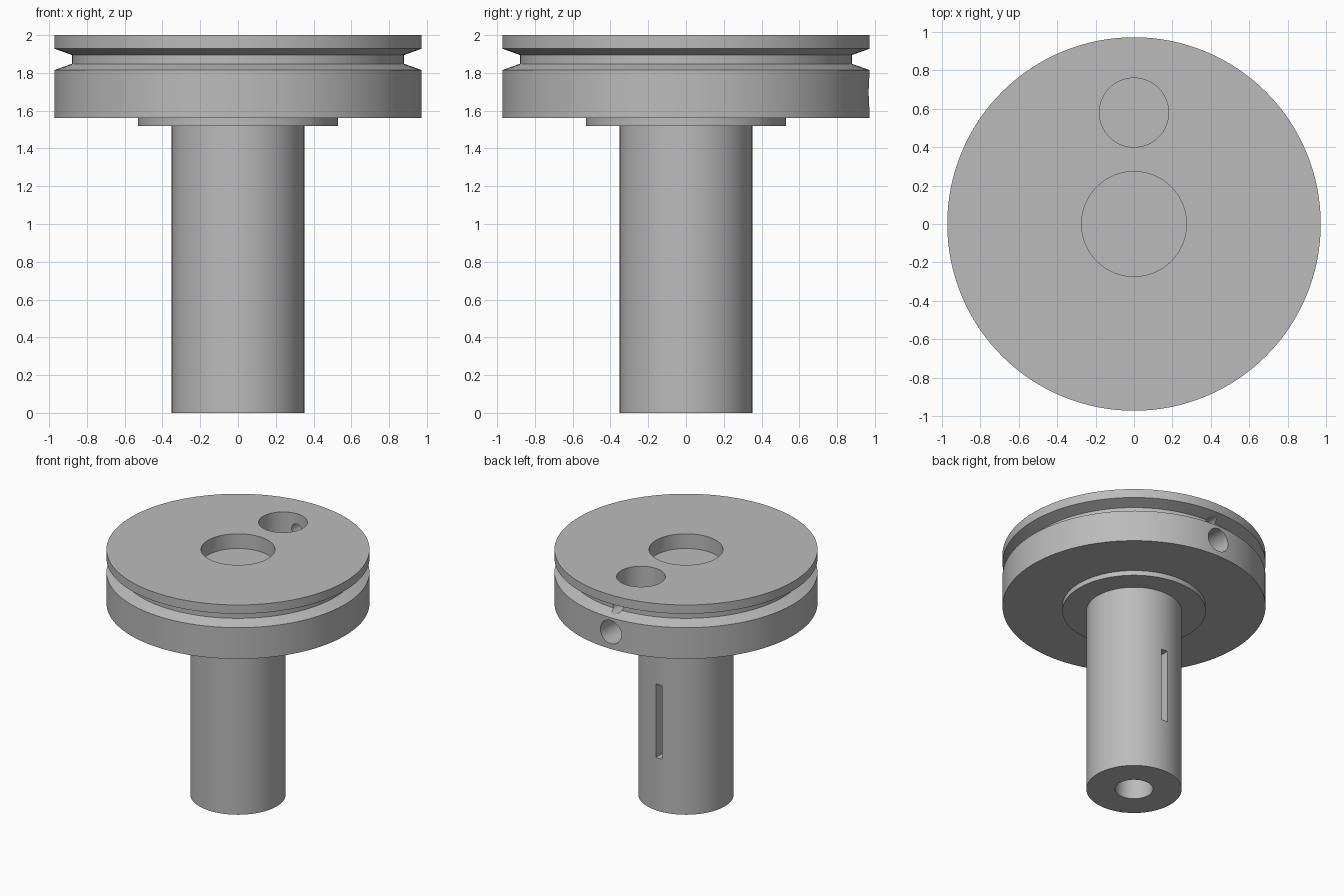
import bpy, bmesh, math
from mathutils import Matrix, Vector

cube = bpy.data.objects.get("Cube")
if cube:
    bpy.data.objects.remove(cube, do_unlink=True)

GREY = (0.5, 0.5, 0.5, 1)
steel = bpy.data.materials.new("plain_grey")
steel.use_nodes = True
steel.diffuse_color = GREY
steel.node_tree.nodes["Principled BSDF"].inputs["Base Color"].default_value = GREY


def add_object(name, bm):
    bmesh.ops.recalc_face_normals(bm, faces=bm.faces)
    mesh = bpy.data.meshes.new(name)
    bm.to_mesh(mesh)
    bm.free()
    mesh.materials.append(steel)
    obj = bpy.data.objects.new(name, mesh)
    bpy.context.collection.objects.link(obj)
    return obj


def lathe(name, profile, steps=128):
    bm = bmesh.new()
    verts = [bm.verts.new((r, 0, z)) for r, z in profile]
    edges = [bm.edges.new(pair) for pair in zip(verts, verts[1:])]
    bmesh.ops.spin(bm, geom=verts + edges, axis=(0, 0, 1), cent=(0, 0, 0),
                   angle=math.tau, steps=steps, use_duplicate=False)
    bmesh.ops.remove_doubles(bm, verts=bm.verts, dist=0.0001)
    return add_object(name, bm)


def rod(name, radius, start, end):
    start, end = Vector(start), Vector(end)
    axis = end - start
    bm = bmesh.new()
    turn = axis.to_track_quat('Z', 'Y').to_matrix().to_4x4()
    bmesh.ops.create_cone(bm, cap_ends=True, segments=64, radius1=radius,
                          radius2=radius, depth=axis.length,
                          matrix=Matrix.Translation((start + end) / 2) @ turn)
    return add_object(name, bm)


def block(name, low, high):
    low, high = Vector(low), Vector(high)
    bm = bmesh.new()
    bmesh.ops.create_cube(bm, size=1, matrix=Matrix.Translation((low + high) / 2)
                          @ Matrix.Diagonal((*(high - low), 1)))
    return add_object(name, bm)


# Grooved disc, flange and shaft with a blind bore at each end
body = lathe("grooved_disc_and_shaft", [
    (0, 0.5), (0.14, 0.5), (0.14, 0), (0.352, 0), (0.352, 1.52),
    (0.53, 1.52), (0.53, 1.56), (0.972, 1.56), (0.972, 1.815),
    (0.88, 1.848), (0.88, 1.895), (0.972, 1.928), (0.972, 2),
    (0.273, 2), (0.273, 1.88), (0, 1.88)])

# Offset pocket, cord hole in the groove, rim hole and shaft slot
cutters = [
    rod("offset_pocket_cutter", 0.18, (0, 0.58, 1.6), (0, 0.58, 2.1)),
    rod("cord_hole_cutter", 0.045, (0, 0.6, 1.872), (0, 1.1, 1.872)),
    rod("rim_hole_cutter", 0.095, (0, 0.6, 1.697), (0, 1.1, 1.697)),
    block("slot_cutter", (-0.027, 0.22, 0.43), (0.027, 0.5, 1.03)),
]
bpy.context.view_layer.objects.active = body
body.select_set(True)
for cutter in cutters:
    cutter.hide_render = True
    mod = body.modifiers.new(cutter.name, 'BOOLEAN')
    mod.operation = 'DIFFERENCE'
    mod.solver = 'EXACT'
    mod.object = cutter
    bpy.ops.object.modifier_apply(modifier=mod.name)
    bpy.data.objects.remove(cutter, do_unlink=True)

# Smooth round walls, crisp rims
bpy.ops.object.shade_smooth_by_angle(angle=math.radians(15))
